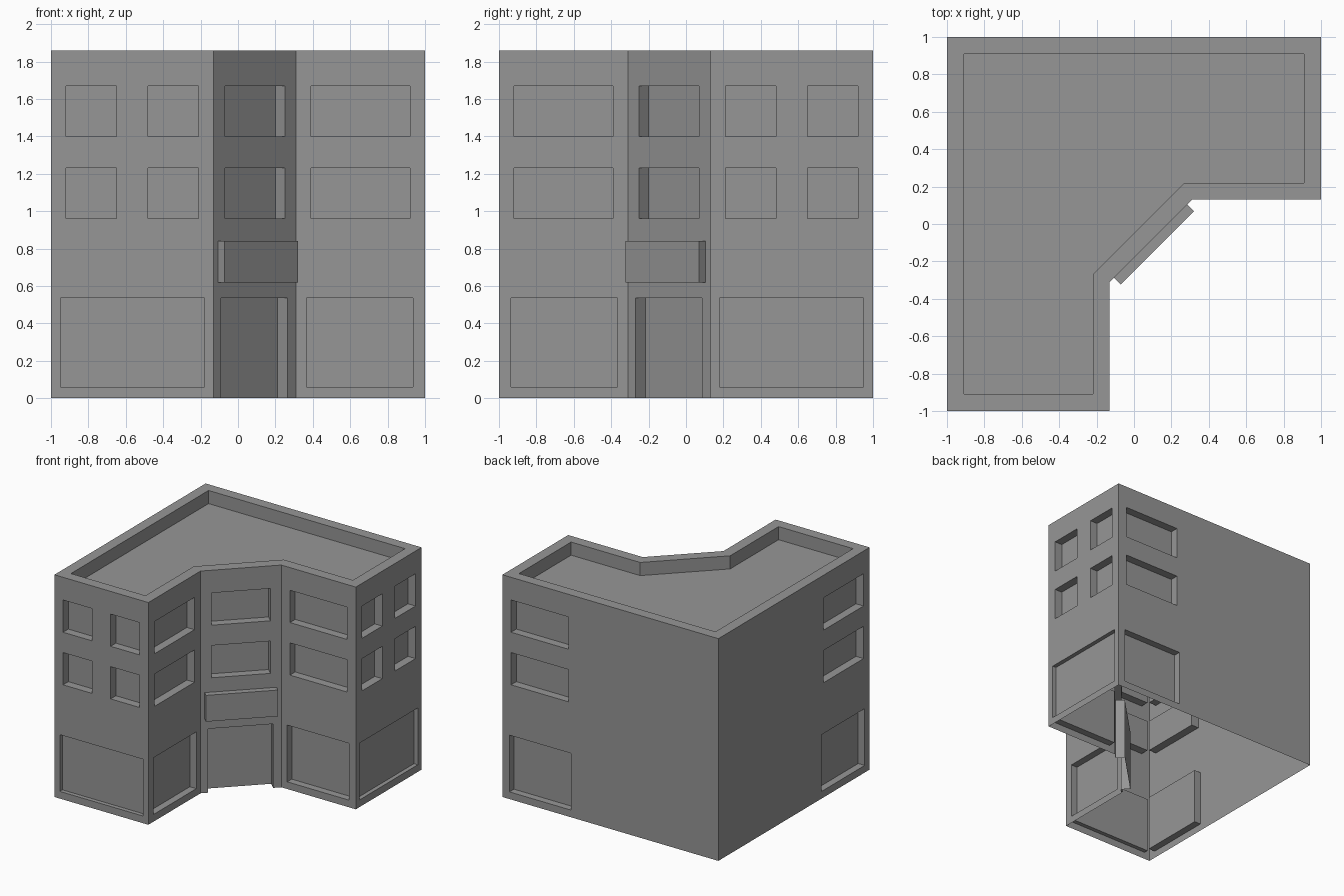
import bpy
import bmesh

default = bpy.data.objects.get("Cube")
if default:
    bpy.data.objects.remove(default, do_unlink=True)

HEIGHT = 1.86
ROOF = 1.75
DEEP = 0.07       # recess of windows
SHALLOW = 0.035   # recess of end wall shop fronts

plaster = bpy.data.materials.new("plain_grey")
grey = (0.305, 0.305, 0.305, 1)
plaster.diffuse_color = grey
plaster.use_nodes = True
plaster.node_tree.nodes["Principled BSDF"].inputs["Base Color"].default_value = grey


def add_prism(bm, points, z0, z1):
    """Upright prism over a plan outline."""
    base = bm.faces.new([bm.verts.new((x, y, z0)) for x, y in points])
    top = bmesh.ops.extrude_face_region(bm, geom=[base])["geom"]
    verts = [v for v in top if isinstance(v, bmesh.types.BMVert)]
    bmesh.ops.translate(bm, verts=verts, vec=(0, 0, z1 - z0))


def make_object(name, bm):
    bmesh.ops.recalc_face_normals(bm, faces=bm.faces)
    mesh = bpy.data.meshes.new(name)
    bm.to_mesh(mesh)
    bm.free()
    mesh.materials.append(plaster)
    obj = bpy.data.objects.new(name, mesh)
    bpy.context.collection.objects.link(obj)
    return obj


def mirrored(points):
    """Mirror across the diagonal axis of the plan."""
    return [(-y, -x) for x, y in points]


def diagonal_strip(x0, x1, outer, inner):
    """Plan rectangle along the chamfered corner wall."""
    return [(x0 + outer, x0 - 0.18 - outer), (x1 + outer, x1 - 0.18 - outer),
            (x1 - inner, x1 - 0.18 + inner), (x0 - inner, x0 - 0.18 + inner)]


# Building body: L-shaped plan with a chamfered inner corner
outline = [(-1, -1), (-0.13, -1), (-0.13, -0.31), (0.31, 0.13),
           (1, 0.13), (1, 1), (-1, 1)]
bm = bmesh.new()
add_prism(bm, outline, 0, HEIGHT)
building = make_object("building", bm)

# Cutter for the roof well and every recess
cut = bmesh.new()
well = [(-0.91, -0.91), (-0.22, -0.91), (-0.22, -0.27), (0.27, 0.22),
        (0.91, 0.22), (0.91, 0.91), (-0.91, 0.91)]
add_prism(cut, well, ROOF, HEIGHT + 0.1)


def recess(x0, x1, wall, inward, depth, z0, z1):
    """Recess in a wall facing y, with its mirrored twin."""
    a, b = wall - inward * 0.04, wall + inward * depth
    points = [(x0, a), (x1, a), (x1, b), (x0, b)]
    add_prism(cut, points, z0, z1)
    add_prism(cut, mirrored(points), z0, z1)


# Upper windows
for z0, z1 in ((0.96, 1.23), (1.40, 1.67)):
    recess(-0.92, -0.65, -1, 1, DEEP, z0, z1)
    recess(-0.48, -0.21, -1, 1, DEEP, z0, z1)
    recess(0.39, 0.92, 0.13, 1, DEEP, z0, z1)
    recess(0.39, 0.92, 1, -1, DEEP, z0, z1)
    add_prism(cut, diagonal_strip(-0.07, 0.25, 0.03, 0.05), z0, z1)

# Shop fronts and corner entrance
recess(-0.95, -0.18, -1, 1, SHALLOW, 0.06, 0.535)
recess(0.365, 0.935, 0.13, 1, 0.06, 0.06, 0.535)
recess(0.365, 0.935, 1, -1, 0.06, 0.06, 0.535)
add_prism(cut, diagonal_strip(-0.09, 0.265, 0.03, 0.053), -0.1, 0.535)
cutter = make_object("recess_cutter", cut)
cutter.hide_render = True

# Apply the cut
mod = building.modifiers.new("recesses", "BOOLEAN")
mod.operation = "DIFFERENCE"
mod.solver = "EXACT"
mod.object = cutter
bpy.context.view_layer.update()
graph = bpy.context.evaluated_depsgraph_get()
result = bpy.data.meshes.new_from_object(building.evaluated_get(graph))
building.modifiers.clear()
building.data = result
bpy.data.objects.remove(cutter, do_unlink=True)

# The shell is open underneath
bm = bmesh.new()
bm.from_mesh(result)
floor = [f for f in bm.faces if all(abs(v.co.z) < 0.001 for v in f.verts)]
bmesh.ops.delete(bm, geom=floor, context="FACES")
bm.to_mesh(result)
bm.free()

# Blank sign board over the entrance
bm = bmesh.new()
add_prism(bm, diagonal_strip(-0.107, 0.285, 0.036, 0), 0.62, 0.84)
make_object("sign_board", bm)
